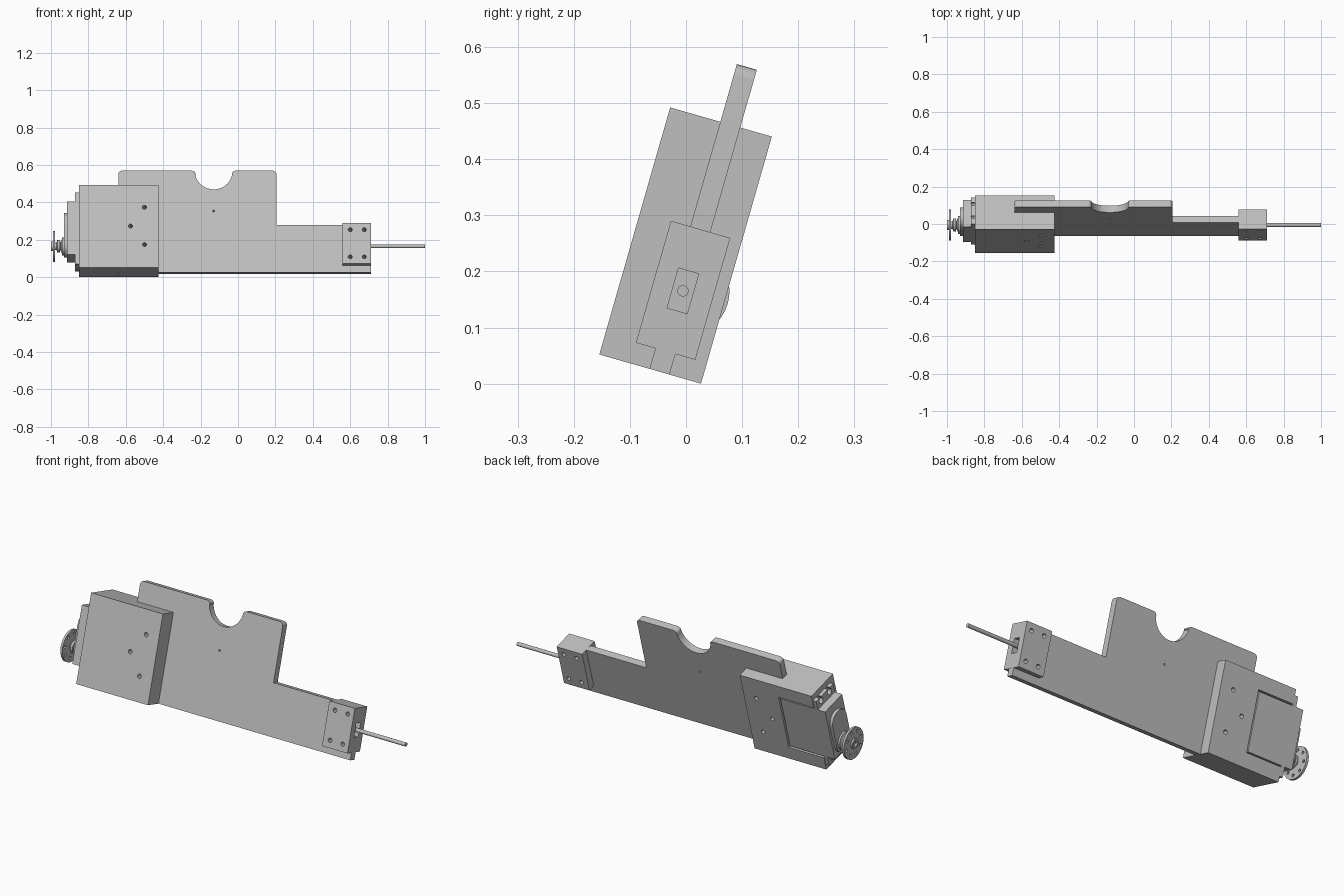
import bpy, bmesh
from math import sin, cos, pi, radians
from mathutils import Matrix, Vector

if "Cube" in bpy.data.objects:
    bpy.data.objects.remove(bpy.data.objects["Cube"])

grey = bpy.data.materials.new("plain grey")
grey.use_nodes = True
grey.diffuse_color = (0.52, 0.52, 0.52, 1)
grey.node_tree.nodes["Principled BSDF"].inputs["Base Color"].default_value = (0.52, 0.52, 0.52, 1)

parts = []
AXIS_Y, AXIS_H = -0.051, 0.158   # rod and motor shaft line


def finish(bm, name, part=True):
    bmesh.ops.recalc_face_normals(bm, faces=bm.faces)
    mesh = bpy.data.meshes.new(name)
    bm.to_mesh(mesh)
    bm.free()
    mesh.materials.append(grey)
    ob = bpy.data.objects.new(name, mesh)
    bpy.context.scene.collection.objects.link(ob)
    if part:
        parts.append(ob)
    return ob


def box(name, x, y, z, part=True):
    bm = bmesh.new()
    bmesh.ops.create_cube(bm, size=1)
    for v in bm.verts:
        v.co = Vector([(lo + hi) / 2 + c * (hi - lo) for c, (lo, hi) in zip(v.co, (x, y, z))])
    return finish(bm, name, part)


def rod(name, axis, centre, radius, length, part=True, sides=32):
    bm = bmesh.new()
    bmesh.ops.create_cone(bm, cap_ends=True, segments=sides, radius1=radius,
                          radius2=radius, depth=length)
    turn = {"X": Matrix.Rotation(pi / 2, 4, "Y"), "Y": Matrix.Rotation(pi / 2, 4, "X"),
            "Z": Matrix.Identity(4)}[axis]
    bmesh.ops.transform(bm, matrix=Matrix.Translation(centre) @ turn, verts=bm.verts)
    return finish(bm, name, part)


def extrude_profile(name, pts, y0, y1):
    bm = bmesh.new()
    face = bm.faces.new([bm.verts.new((x, y0, z)) for x, z in pts])
    out = bmesh.ops.extrude_face_region(bm, geom=[face])
    for v in out["geom"]:
        if isinstance(v, bmesh.types.BMVert):
            v.co.y = y1
    return finish(bm, name)


def lathe(name, profile, sides=40):
    """Spin (x, radius) points around the shaft line."""
    bm = bmesh.new()
    rings = [[bm.verts.new((x, AXIS_Y + r * cos(2 * pi * i / sides),
                            AXIS_H + r * sin(2 * pi * i / sides)))
              for i in range(sides)] for x, r in profile]
    for a, b in zip(rings, rings[1:]):
        for i in range(sides):
            j = (i + 1) % sides
            bm.faces.new((a[i], a[j], b[j], b[i]))
    bm.faces.new(rings[0])
    bm.faces.new(rings[-1])
    return finish(bm, name)


def cut(ob, cutters):
    for c in cutters:
        mod = ob.modifiers.new("cut", "BOOLEAN")
        mod.operation, mod.solver, mod.object = "DIFFERENCE", "EXACT", c
    bpy.context.view_layer.update()
    done = bpy.data.meshes.new_from_object(ob.evaluated_get(bpy.context.evaluated_depsgraph_get()))
    ob.modifiers.clear()
    ob.data = done


def arc(cx, cz, r, a0, a1, n=6):
    return [(cx + r * cos(radians(a0 + (a1 - a0) * i / n)),
             cz + r * sin(radians(a0 + (a1 - a0) * i / n))) for i in range(n + 1)]


BASE, TOP, ARM = 0.008, 0.573, 0.271

# Main plate with round notch and long arm
notch, r = -0.13, 0.02
outline = [(-0.64, BASE), (0.71, BASE), (0.71, ARM), (0.205, ARM)]
outline += arc(0.205 - r, TOP - r, r, 0, 90)
outline += arc(notch + 0.117, TOP - r, r, 90, 165, 5)
outline += arc(notch, TOP - 0.004, 0.1, -8, -172, 24)
outline += arc(notch - 0.117, TOP - r, r, 15, 90, 5)
outline += arc(-0.64 + r, TOP - r, r, 90, 180)
plate = extrude_profile("main_plate", outline, -0.07, -0.033)

# Blocks
housing = box("motor_housing", (-0.85, -0.425), (-0.163, 0.0255), (BASE, 0.466))
guide = box("rod_guide_block", (0.56, 0.7105), (-0.106, 0.004), (0.046, 0.272))

# Cutters for screw holes, rod slot and motor bay
house_holes = [rod("cutter", "Y", (x, -0.07, z), 0.011, 0.4, False, 20)
               for x, z in ((-0.5, 0.343), (-0.575, 0.239), (-0.5, 0.135))]
guide_holes = [rod("cutter", "Y", (x, -0.05, z), 0.011, 0.4, False, 20)
               for x in (0.6, 0.675) for z in (0.084, 0.235)]
pin_hole = rod("cutter", "Y", (notch, -0.05, 0.349), 0.005, 0.2, False, 16)
base_hole = rod("cutter", "Z", (-0.64, -0.041, 0.02), 0.011, 0.09, False, 20)
slot = box("cutter", (0.63, 0.75), (-0.0697, -0.0325), (0.121, 0.195), False)
bay = box("cutter", (-0.9, -0.641), (-0.13, 0.1), (0.082, 0.393), False)
cut(plate, house_holes + guide_holes + [pin_hole, slot])
cut(housing, house_holes + [base_hole, bay])
cut(guide, guide_holes + [slot])

# Sliding rod
rod("push_rod", "X", (0.81, AXIS_Y, AXIS_H), 0.01, 0.38)

# Motor body, mounting flange and gear cover
body_y = (AXIS_Y - 0.075, AXIS_Y + 0.074)
box("motor_body", (-0.914, -0.649), body_y, (0.09, 0.386))
flange = box("motor_flange", (-0.871, -0.851), body_y, (0.038, 0.437))
ears = []
for dy in (-0.037, 0.037):
    for z, edge in ((0.059, -0.03), (0.416, 0.03)):
        y = AXIS_Y + dy
        ears.append(rod("cutter", "X", (-0.86, y, z), 0.016, 0.06, False, 20))
        lo, hi = sorted((z + edge / 3, z + edge))
        ears.append(box("cutter", (-0.89, -0.83), (y - 0.008, y + 0.008), (lo, hi), False))
cut(flange, ears)
cover = arc(AXIS_Y, AXIS_H, 0.06, 180, 360, 20) + arc(AXIS_Y, 0.28, 0.06, 0, 180, 20)
bm = bmesh.new()
face = bm.faces.new([bm.verts.new((-0.93, y, z)) for y, z in cover])
for g in bmesh.ops.extrude_face_region(bm, geom=[face])["geom"]:
    if isinstance(g, bmesh.types.BMVert):
        g.co.x = -0.91
finish(bm, "gear_cover")

# Shaft collar and hub
lathe("shaft_hub", [(-0.925, 0.048), (-0.94, 0.048), (-0.944, 0.03), (-0.95, 0.022),
                    (-0.953, 0.034), (-0.966, 0.034), (-0.97, 0.02), (-0.98, 0.02)])
# Round output disc with ring of holes
disc = lathe("output_disc", [(-0.978, 0.083), (-0.99, 0.083), (-0.99, 0.026), (-1.0, 0.026)])
ring = [rod("cutter", "X", (-0.985, AXIS_Y + 0.062 * cos(k * pi / 4),
                            AXIS_H + 0.062 * sin(k * pi / 4)), 0.008, 0.05, False, 12)
        for k in range(8)]
ring.append(rod("cutter", "X", (-1.0, AXIS_Y, AXIS_H), 0.014, 0.02, False, 20))
cut(disc, ring)

# Remove cutters, lean the whole assembly backward, shade
for ob in [o for o in bpy.data.objects if o.name.startswith("cutter")]:
    bpy.data.objects.remove(ob)
lean = Matrix.Rotation(radians(-16), 4, "X")
for ob in parts:
    ob.data.transform(lean)
bpy.context.view_layer.update()
low = min(v.co.z for ob in parts for v in ob.data.vertices)
bpy.ops.object.select_all(action="DESELECT")
for ob in parts:
    ob.data.transform(Matrix.Translation((0, 0, -low)))
    ob.select_set(True)
bpy.context.view_layer.objects.active = parts[0]
bpy.ops.object.shade_smooth_by_angle(angle=radians(30))
